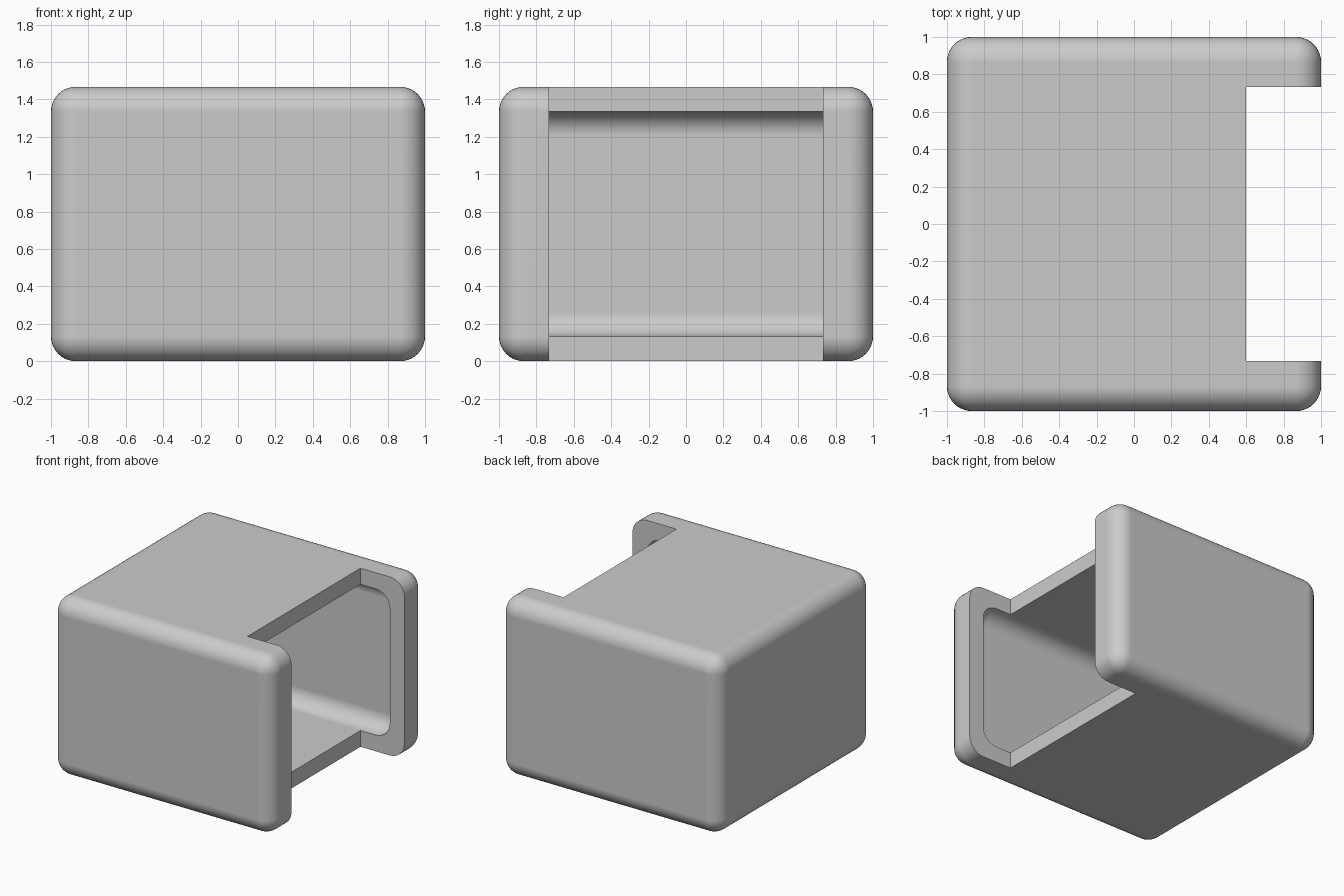
import bpy
import bmesh
from math import radians
from mathutils import Vector

old = bpy.data.objects.get("Cube")
if old:
    bpy.data.objects.remove(old, do_unlink=True)

WALL = 0.133
HEIGHT = 1.467
MID = Vector((0, 0, HEIGHT / 2))

grey = bpy.data.materials.new("light_grey")
grey.use_nodes = True
colour = (0.6, 0.6, 0.6, 1)
grey.diffuse_color = colour
grey.node_tree.nodes["Principled BSDF"].inputs["Base Color"].default_value = colour


def rounded_box(name, size, centre, radius=0):
    """Box of a given size, with all edges rounded when a radius is set."""
    bm = bmesh.new()
    bmesh.ops.create_cube(bm, size=1)
    bmesh.ops.scale(bm, vec=size, verts=bm.verts)
    if radius:
        bmesh.ops.bevel(bm, geom=bm.edges[:], offset=radius, offset_type='OFFSET',
                        segments=10, profile=0.5, affect='EDGES')
    bmesh.ops.translate(bm, vec=centre, verts=bm.verts)
    mesh = bpy.data.meshes.new(name)
    bm.to_mesh(mesh)
    bm.free()
    mesh.materials.append(grey)
    obj = bpy.data.objects.new(name, mesh)
    bpy.context.collection.objects.link(obj)
    return obj


# Outer shell
outer = Vector((2, 2, HEIGHT))
shell = rounded_box("shell", outer, MID, WALL)

# Hollow interior, and the slot open through top, side and bottom
inset = Vector((2 * WALL,) * 3)
cavity = rounded_box("cavity_cutter", outer - inset, MID, 0.13)
slot = rounded_box("slot_cutter", (0.8, 1.466, 2), MID + Vector((1.0, 0, 0)))

bpy.context.view_layer.objects.active = shell
for cutter in (cavity, slot):
    cutter.hide_render = True
    cut = shell.modifiers.new(cutter.name, 'BOOLEAN')
    cut.operation = 'DIFFERENCE'
    cut.solver = 'EXACT'
    cut.object = cutter
    bpy.ops.object.modifier_apply(modifier=cut.name)
for cutter in (cavity, slot):
    bpy.data.objects.remove(cutter, do_unlink=True)

# Smooth rounding with crisp cut edges
bpy.ops.object.select_all(action='DESELECT')
shell.select_set(True)
bpy.ops.object.shade_smooth_by_angle(angle=radians(30))
weighted = shell.modifiers.new("flat_panels", 'WEIGHTED_NORMAL')
weighted.keep_sharp = True
